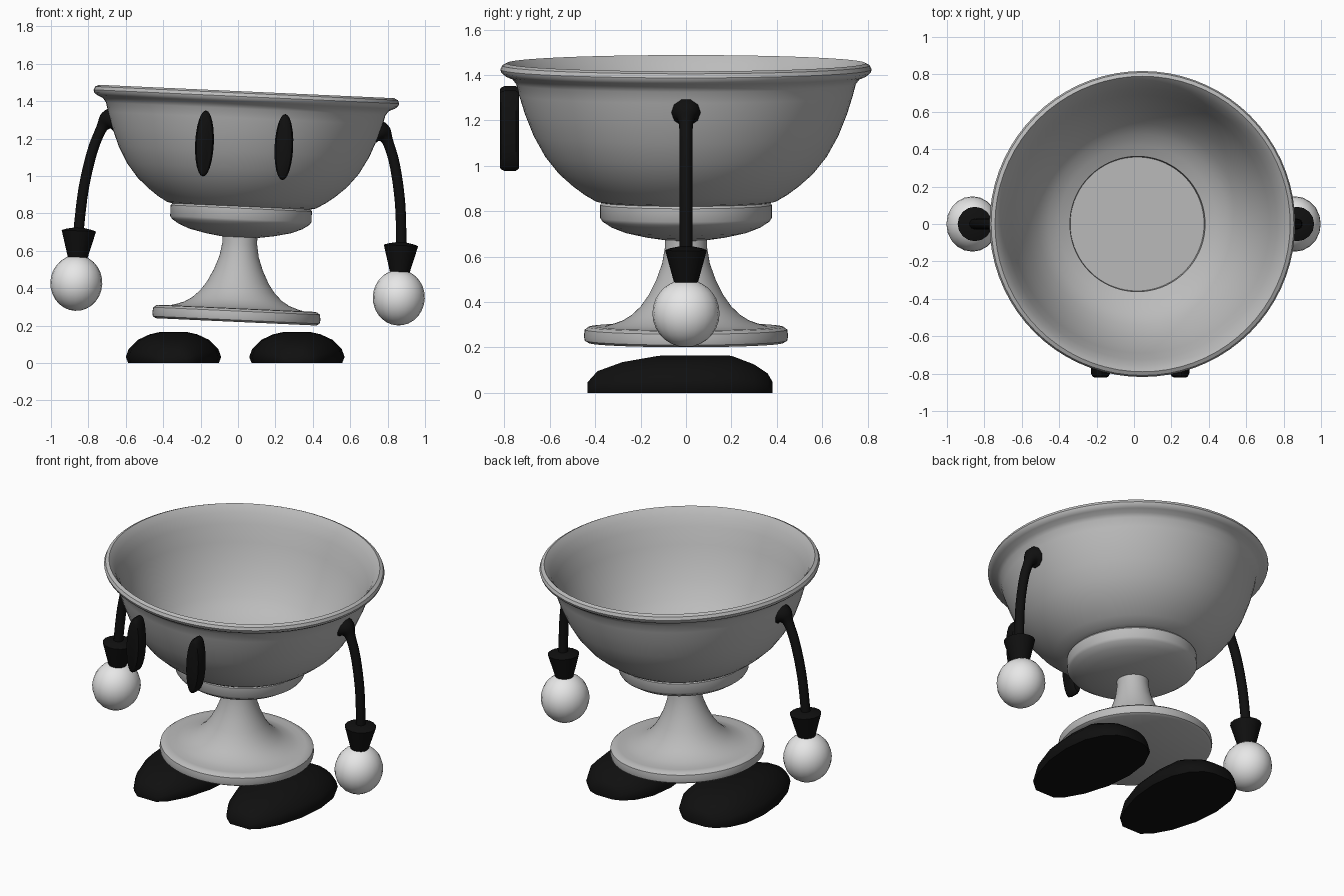
import bpy, bmesh, math
from mathutils import Matrix, Vector

if "Cube" in bpy.data.objects:
    bpy.data.objects.remove(bpy.data.objects["Cube"])

# The whole figure leans sideways; only the feet stay level
PIVOT = Vector((0, 0, 0.44))
TILT = (Matrix.Translation(PIVOT) @ Matrix.Rotation(math.radians(2.6), 4, 'Y')
        @ Matrix.Translation(-PIVOT))


def material(name, v):
    m = bpy.data.materials.new(name)
    m.diffuse_color = (v, v, v, 1)
    m.use_nodes = True
    m.node_tree.nodes["Principled BSDF"].inputs["Base Color"].default_value = m.diffuse_color
    return m


GREY = material("grey_metal", 0.5)
WHITE = material("white_glove", 0.8)
BLACK = material("black", 0.005)


def finish(ob, mat, angle=35, tilt=True, mirror=False):
    ob.data.materials.clear()
    ob.data.materials.append(mat)
    bpy.ops.object.select_all(action='DESELECT')
    ob.select_set(True)
    bpy.context.view_layer.objects.active = ob
    bpy.ops.object.shade_smooth_by_angle(angle=math.radians(angle))
    if mirror:
        ob.modifiers.new("mirror", 'MIRROR')
    if tilt:
        ob.matrix_world = TILT
    return ob


def from_bmesh(name, bm):
    bmesh.ops.recalc_face_normals(bm, faces=bm.faces)
    me = bpy.data.meshes.new(name)
    bm.to_mesh(me)
    bm.free()
    ob = bpy.data.objects.new(name, me)
    bpy.context.collection.objects.link(ob)
    return ob


def lathe(name, profile, segs=64, center=(0, 0, 0)):
    """Revolve (radius, height) points round the z axis."""
    bm = bmesh.new()
    vs = [bm.verts.new((r, 0, z)) for r, z in profile]
    edges = [bm.edges.new(p) for p in zip(vs, vs[1:])]
    bmesh.ops.spin(bm, geom=vs + edges, cent=(0, 0, 0), axis=(0, 0, 1),
                   angle=2 * math.pi, steps=segs, use_merge=True)
    bmesh.ops.remove_doubles(bm, verts=bm.verts, dist=1e-4)
    bmesh.ops.translate(bm, verts=bm.verts, vec=center)
    return from_bmesh(name, bm)


# Pedestal: flat base, flared stem
pedestal = [(0, .22), (.43, .22), (.446, .23), (.45, .25), (.446, .278),
            (.43, .29), (.40, .293), (.36, .292), (.32, .303), (.28, .317),
            (.24, .342), (.20, .38), (.165, .43), (.13, .50), (.105, .57),
            (.093, .64), (.093, .69), (0, .69)]
finish(lathe("pedestal", pedestal), GREY)

# Bowl: collar underneath, round wall, rolled rim, inner wall, sunken floor
bowl = [(0, .672), (.10, .674), (.18, .686), (.27, .706), (.33, .73), (.368, .755),
        (.378, .77), (.378, .828), (.37, .838), (.40, .845), (.45, .875), (.50, .912),
        (.56, .965), (.62, 1.04), (.67, 1.13), (.71, 1.23), (.735, 1.31),
        (.748, 1.36), (.765, 1.383), (.795, 1.396), (.813, 1.41), (.818, 1.425),
        (.81, 1.443), (.79, 1.453), (.777, 1.44), (.755, 1.41), (.725, 1.35),
        (.69, 1.25), (.65, 1.15), (.60, 1.06), (.54, .97), (.48, .915),
        (.42, .88), (.362, .855), (.358, .81), (0, .81)]
finish(lathe("bowl", bowl, 72), GREY)

# Eyes: thick upright ovals with rounded edges
bm = bmesh.new()
rings = []
for y, s in ((-.735, .75), (-.75, 1), (-.80, 1), (-.815, .85), (-.82, .65)):
    ring = []
    for i in range(24):
        a = 2 * math.pi * i / 24
        ring.append(bm.verts.new((.2125 + .05 * s * math.cos(a), y,
                                  1.165 + (.135 + .042 * s) * math.sin(a))))
    rings.append(ring)
for a, b in zip(rings, rings[1:]):
    for i in range(24):
        bm.faces.new((a[i], a[(i + 1) % 24], b[(i + 1) % 24], b[i]))
bm.faces.new(rings[0])
bm.faces.new(rings[-1])
finish(from_bmesh("eyes", bm), BLACK, mirror=True)

# Arms: bent tubes that widen where they join the bowl
cu = bpy.data.curves.new("arms", 'CURVE')
cu.dimensions = '3D'
cu.bevel_depth = .029
cu.bevel_resolution = 3
cu.use_fill_caps = True
path = [(.705, 1.272, 2.3), (.735, 1.264, 2.2), (.757, 1.24, 1.15), (.775, 1.2, 1),
        (.805, 1.12, 1), (.835, .98, 1), (.856, .83, 1), (.865, .64, 1)]
sp = cu.splines.new('NURBS')
sp.points.add(len(path) - 1)
for p, (x, z, r) in zip(sp.points, path):
    p.co = (x, 0, z, 1)
    p.radius = r
sp.use_endpoint_u = True
sp.order_u = 3
sp.resolution_u = 4
tube = bpy.data.objects.new("arm_path", cu)
bpy.context.collection.objects.link(tube)
bpy.context.view_layer.update()
mesh = bpy.data.meshes.new_from_object(tube.evaluated_get(bpy.context.evaluated_depsgraph_get()))
bpy.data.objects.remove(tube)
arms = bpy.data.objects.new("arms", mesh)
bpy.context.collection.objects.link(arms)
finish(arms, BLACK, 40, mirror=True)

# Cuffs: cones opening upwards
cuff = [(0, .515), (.05, .515), (.092, .668), (.07, .676), (0, .69)]
finish(lathe("cuffs", cuff, 16, (.862, 0, 0)), BLACK, mirror=True)

# Hands: plain balls
bm = bmesh.new()
bmesh.ops.create_uvsphere(bm, u_segments=20, v_segments=14, radius=1)
bmesh.ops.scale(bm, verts=bm.verts, vec=(.139, .148, .149))
bmesh.ops.translate(bm, verts=bm.verts, vec=(.863, 0, .389))
finish(from_bmesh("hands", bm), WHITE, 60, mirror=True)

# Feet: egg-shaped shoes with low narrow toes, lofted from cross-sections
STATIONS = [(-.435, .07, .045), (-.39, .125, .095), (-.28, .19, .135),
            (-.12, .24, .163), (.05, .255, .165), (.20, .235, .163),
            (.30, .185, .125), (.36, .12, .085), (.38, .06, .05)]
HALF = [(.95, 0), (1, .2), (.94, .45), (.75, .75), (.5, .93), (.3, 1)]
SECTION = HALF + [(-x, z) for x, z in reversed(HALF)]
for name, cx in (("left_foot", -.345), ("right_foot", .315)):
    bm = bmesh.new()
    rings = [[bm.verts.new((cx + w * u, y, h * v)) for u, v in SECTION]
             for y, w, h in STATIONS]
    n = len(SECTION)
    for a, b in zip(rings, rings[1:]):
        for i in range(n):
            bm.faces.new((a[i], a[(i + 1) % n], b[(i + 1) % n], b[i]))
    bm.faces.new(rings[0])
    bm.faces.new(rings[-1])
    finish(from_bmesh(name, bm), BLACK, 45, tilt=False)
